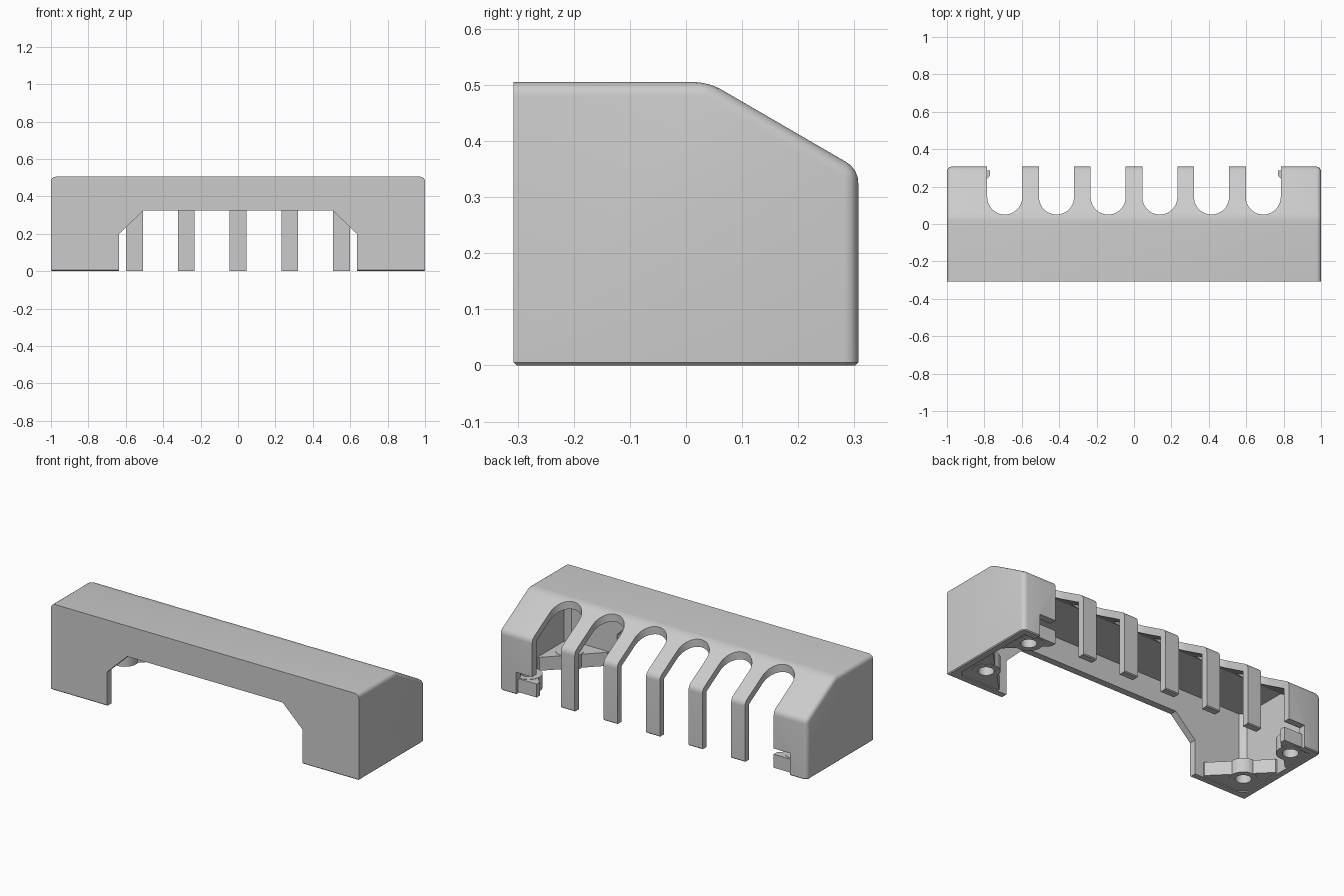
import bpy, bmesh
from math import sin, cos, pi, radians

if "Cube" in bpy.data.objects:
    bpy.data.objects.remove(bpy.data.objects["Cube"])

grey = bpy.data.materials.new("light_grey_plastic")
grey.use_nodes = True
grey.diffuse_color = (0.6, 0.6, 0.6, 1)
grey.node_tree.nodes["Principled BSDF"].inputs["Base Color"].default_value = (0.6, 0.6, 0.6, 1)

WALL = 0.04
FRONT, BACK = -0.307, 0.307


def prism(name, pts, axis, lo, hi, finish=None):
    """Extrude a 2D outline along one axis from lo to hi."""
    place = {"x": lambda a, b, t: (t, a, b),
             "y": lambda a, b, t: (a, t, b),
             "z": lambda a, b, t: (a, b, t)}[axis]
    bm = bmesh.new()
    ends = [[bm.verts.new(place(a, b, t)) for a, b in pts] for t in (lo, hi)]
    bm.faces.new(ends[0])
    bm.faces.new(ends[1][::-1])
    n = len(pts)
    for i in range(n):
        j = (i + 1) % n
        bm.faces.new((ends[0][i], ends[1][i], ends[1][j], ends[0][j]))
    bmesh.ops.recalc_face_normals(bm, faces=bm.faces)
    if finish:
        finish(bm)
    me = bpy.data.meshes.new(name)
    bm.to_mesh(me)
    bm.free()
    me.materials.append(grey)
    ob = bpy.data.objects.new(name, me)
    bpy.context.collection.objects.link(ob)
    return ob


def arc(cx, cy, r, start, end, steps):
    return [(cx + r * cos(start + (end - start) * i / steps),
             cy + r * sin(start + (end - start) * i / steps)) for i in range(steps + 1)]


def combine(target, tool, operation="DIFFERENCE"):
    """Apply a boolean and discard the tool."""
    mod = target.modifiers.new("cut", "BOOLEAN")
    mod.operation, mod.object, mod.solver = operation, tool, "EXACT"
    bpy.context.view_layer.objects.active = target
    bpy.ops.object.modifier_apply(modifier=mod.name)
    bpy.data.objects.remove(tool)


def soften_shell(bm):
    # Round the top, ends and back; chamfer the foot
    def edges_where(test):
        return [e for e in bm.edges if test(e.verts[0].co, e.verts[1].co)]
    rounded = edges_where(lambda a, b: not (a.y < FRONT + 0.001 and b.y < FRONT + 0.001)
                          and not (a.z < 0.001 and b.z < 0.001))
    bmesh.ops.bevel(bm, geom=rounded, offset=0.025, segments=4, profile=0.5, affect="EDGES")
    foot = edges_where(lambda a, b: a.z < 0.001 and b.z < 0.001)
    bmesh.ops.bevel(bm, geom=foot, offset=0.005, segments=1, affect="EDGES")


def chamfer_cavity(bm):
    # Leave small fillets in the upright front corners
    edges = [e for e in bm.edges if all(v.co.y < FRONT + WALL + 0.001 for v in e.verts)
             and abs(e.verts[0].co.z - e.verts[1].co.z) > 0.1]
    bmesh.ops.bevel(bm, geom=edges, offset=0.03, segments=1, affect="EDGES")


# Hollow housing with a sloped back
shell = prism("cable_cover", [(FRONT, 0), (BACK, 0), (BACK, 0.35), (0.04, 0.505), (FRONT, 0.505)],
              "x", -1, 1, soften_shell)
inner_back = BACK - WALL
combine(shell, prism("cavity", [(FRONT + WALL, -0.1), (inner_back, -0.1), (inner_back, 0.327),
                                (0.03, 0.465), (FRONT + WALL, 0.465)],
                     "x", WALL - 1, 1 - WALL, chamfer_cavity))

# Front opening
combine(shell, prism("front_opening", [(-0.635, -0.1), (0.635, -0.1), (0.635, 0.2), (0.505, 0.325),
                                       (-0.505, 0.325), (-0.635, 0.2)], "y", -0.5, -0.2))

# Round-ended slots through the sloped back
for i in range(6):
    x = (i - 2.5) * 0.2765
    outline = arc(x, 0.144, 0.0935, pi, 2 * pi, 24) + [(x + 0.0935, 0.5), (x - 0.0935, 0.5)]
    combine(shell, prism("slot", outline, "z", -0.1, 0.6))

# Corner gussets with screw bosses
for side in (-1, 1):
    lo, hi = sorted((side * 0.77, side * 0.89))
    combine(shell, prism("notch", [(lo, -0.1), (hi, -0.1), (hi, 0.13), (lo, 0.13)],
                         "y", inner_back - 0.002, 0.5))
    for edge, depth, leg, hole_x, hole_y in ((FRONT, 1, 0.29, 0.865, -0.155),
                                             (BACK, -1, 0.21, 0.88, 0.205)):
        cx, cy = side * 0.98, edge + depth * 0.02
        corner = [(cx, cy), (cx - side * leg, cy), (cx - side * leg, cy + depth * 0.03),
                  (cx - side * 0.03, cy + depth * leg), (cx, cy + depth * leg)]
        combine(shell, prism("gusset", corner, "z", 0.006, 0.085), "UNION")
        ring = arc(side * hole_x, hole_y, 0.075, 0, 2 * pi, 32)[:-1]
        combine(shell, prism("boss", ring, "z", 0.004, 0.087), "UNION")
        bore = arc(side * hole_x, hole_y, 0.042, 0, 2 * pi, 32)[:-1]
        combine(shell, prism("bore", bore, "z", -0.1, 0.2))

# Smooth the rounds, keep the cuts crisp
bpy.ops.object.select_all(action="DESELECT")
shell.select_set(True)
bpy.context.view_layer.objects.active = shell
bpy.ops.object.shade_smooth_by_angle(angle=radians(30))
